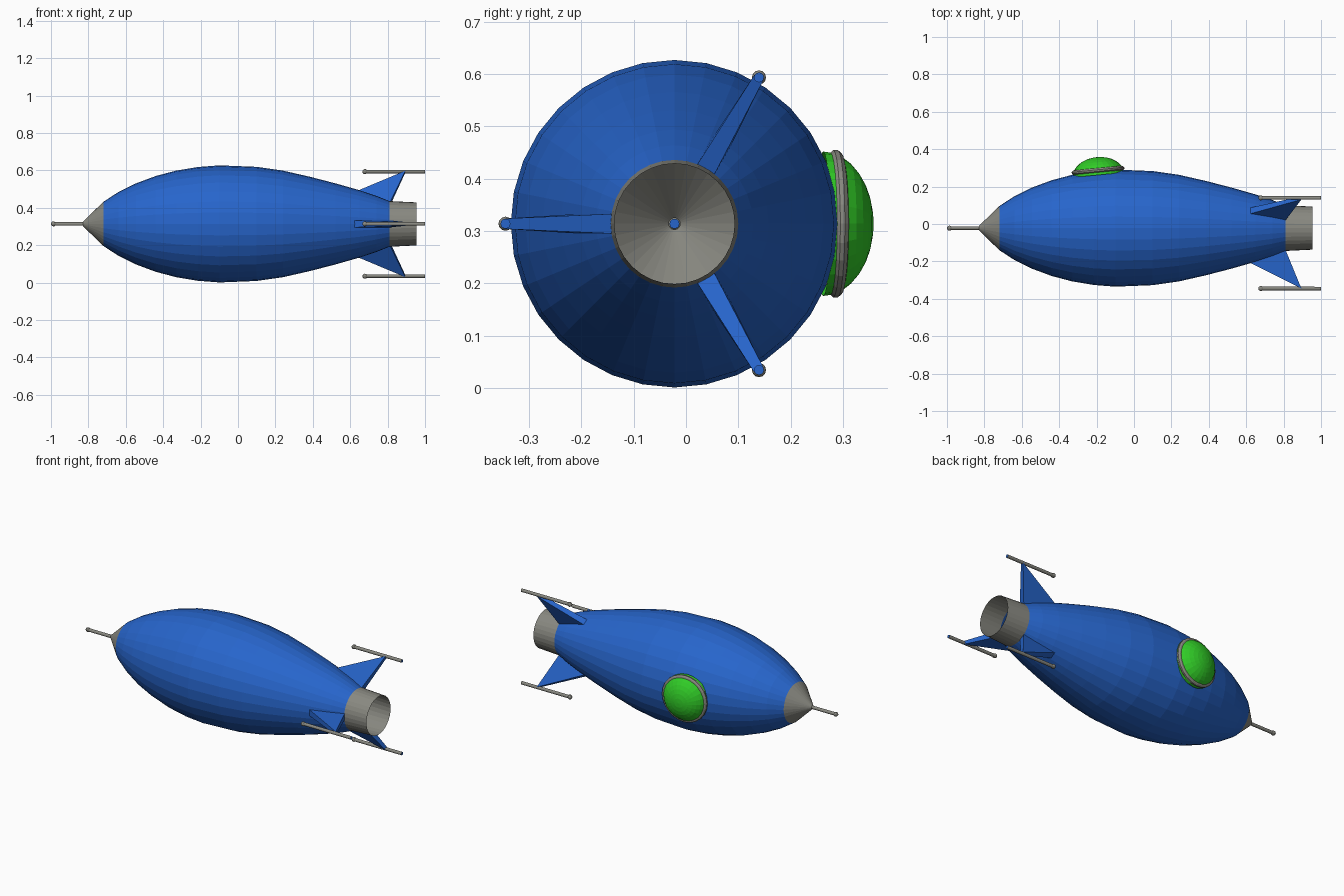
import bpy, bmesh
from math import sin, cos, pi, radians
from mathutils import Matrix, Vector

if "Cube" in bpy.data.objects:
    bpy.data.objects.remove(bpy.data.objects["Cube"])

AXIS = Vector((0, -0.022, 0.314))   # centre line of the hull


def material(name, rgb):
    m = bpy.data.materials.new(name)
    m.diffuse_color = (*rgb, 1)
    m.use_nodes = True
    m.node_tree.nodes["Principled BSDF"].inputs["Base Color"].default_value = m.diffuse_color
    return m


blue = material("blue_paint", (0.02, 0.13, 0.6))
green = material("green_glass", (0.03, 0.6, 0.02))
grey = material("grey_metal", (0.25, 0.25, 0.22))


def finish(name, bm, mats, matrix):
    me = bpy.data.meshes.new(name)
    bm.to_mesh(me)
    bm.free()
    for m in mats:
        me.materials.append(m)
    ob = bpy.data.objects.new(name, me)
    ob.matrix_world = matrix
    bpy.context.collection.objects.link(ob)
    return ob


def lathe(name, profile, sides, mats, matrix, closed=False):
    """Revolve (x, radius) points about local x; a second material paints the last band."""
    bm = bmesh.new()
    rings = [[bm.verts.new((x, r * cos(2 * pi * j / sides), r * sin(2 * pi * j / sides)))
              for j in range(sides)] for x, r in profile]
    if closed:
        rings.append(rings[0])
    for i, (a, b) in enumerate(zip(rings, rings[1:])):
        for j in range(sides):
            k = (j + 1) % sides
            f = bm.faces.new((a[j], a[k], b[k], b[j]))
            if len(mats) > 1 and i == len(rings) - 2:
                f.material_index = 1
    bmesh.ops.remove_doubles(bm, verts=bm.verts, dist=1e-5)
    return finish(name, bm, mats, matrix)


hull = Matrix.Translation(AXIS)

# Hull, nose cone and open exhaust nozzle
lathe("hull", [(-0.72, 0.118), (-0.64, 0.170), (-0.545, 0.217), (-0.44, 0.256),
               (-0.33, 0.285), (-0.215, 0.304), (-0.10, 0.313), (0.10, 0.305),
               (0.24, 0.285), (0.385, 0.252), (0.52, 0.217), (0.65, 0.180),
               (0.74, 0.150), (0.81, 0.122)], 32, [blue], hull)
lathe("nose_cone", [(-0.83, 0.011), (-0.72, 0.118)], 32, [grey], hull)
lathe("nozzle", [(0.81, 0.122), (0.955, 0.115)], 32, [grey], hull)


# Thin rods with a ball at the front and a blue rear cap
def rod(name, x0, x1, matrix):
    ball = 0.0135
    prof = [(x0 + ball - ball * cos(a), ball * sin(a))
            for a in (radians(d) for d in (0, 30, 60, 90, 115, 135))]
    prof += [(x1, 0.0095), (x1, 0)]
    lathe(name, prof, 12, [grey, blue], matrix)


rod("nose_rod", -1.0, -0.825, hull)

# Three tapered tail fins, each carrying a rod
FIN_R = 0.323
for n, deg in enumerate((60, 180, 300), 1):
    m = hull @ Matrix.Rotation(radians(deg), 4, 'X')
    bm = bmesh.new()
    outline = [(0.61, 0.18, 0.019), (0.81, 0.116, 0.019), (0.895, FIN_R, 0.010)]
    lo = [bm.verts.new((x, r, -t)) for x, r, t in outline]
    hi = [bm.verts.new((x, r, t)) for x, r, t in outline]
    bm.faces.new(hi)
    bm.faces.new(lo[::-1])
    for i in range(3):
        k = (i + 1) % 3
        bm.faces.new((lo[i], lo[k], hi[k], hi[i]))
    bmesh.ops.recalc_face_normals(bm, faces=bm.faces)
    finish(f"tail_fin_{n}", bm, [blue], m)
    rod(f"fin_rod_{n}", 0.665, 1.0, m @ Matrix.Translation((0, FIN_R, 0)))

# Porthole on the +y side: glass dome and frame ring, tilted with the hull
tilt = Matrix.Rotation(radians(90 + 5.5), 4, 'Z')
port = Matrix.Translation((-0.19, 0.262, AXIS.z)) @ tilt
lathe("porthole_glass", [(0.096 * sin(a), 0.138 * cos(a))
                         for a in (pi / 2 * i / 8 for i in range(9))],
      24, [green], port)
lathe("porthole_frame", [(0.024 - 0.014 * cos(a), 0.124 + 0.018 * sin(a))
                         for a in (2 * pi * i / 10 for i in range(10))],
      24, [grey], port, closed=True)
